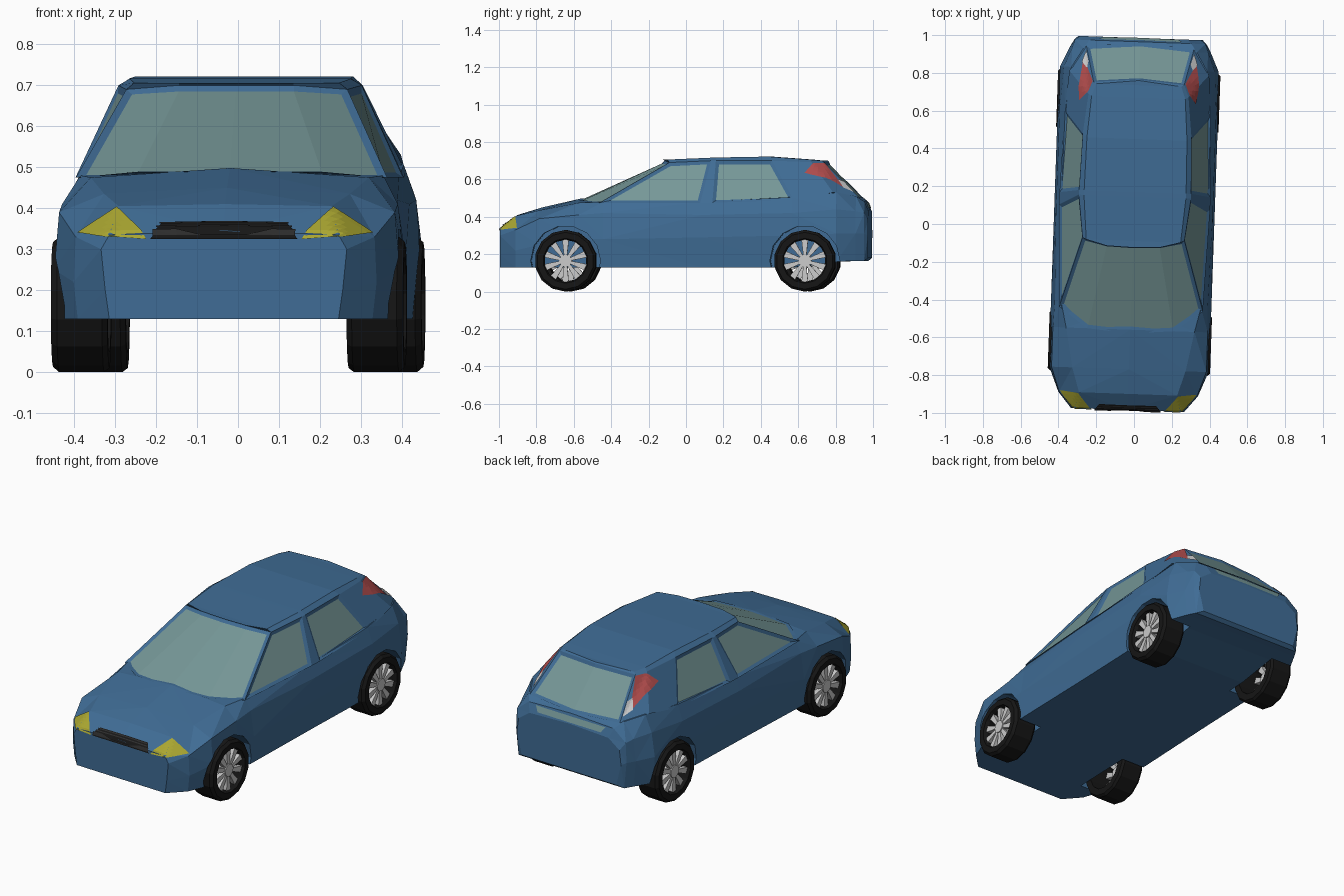
import bpy, bmesh
from math import pi, radians, cos, sin
from mathutils import Matrix, Vector
from mathutils.bvhtree import BVHTree

if "Cube" in bpy.data.objects:
    bpy.data.objects.remove(bpy.data.objects["Cube"])


def material(name, r, g, b):
    m = bpy.data.materials.new(name)
    m.diffuse_color = (r, g, b, 1)
    m.use_nodes = True
    m.node_tree.nodes["Principled BSDF"].inputs["Base Color"].default_value = m.diffuse_color
    return m


BLUE = material("blue paint", .05, .15, .30)
GLASS = material("glass", .18, .31, .31)
BLACK = material("black rubber", .008, .008, .008)
DARK = material("dark slat", .025, .025, .025)
YELLOW = material("yellow lamp", .40, .38, .03)
RED = material("red lamp", .42, .07, .07)
WHITE = material("white lamp", .6, .6, .6)


def make_object(name, bm, *mats):
    me = bpy.data.meshes.new(name)
    bm.to_mesh(me)
    bm.free()
    for m in mats:
        me.materials.append(m)
    ob = bpy.data.objects.new(name, me)
    bpy.context.collection.objects.link(ob)
    return ob


def bridge(bm, rings, closed=True):
    """Quads between neighbouring rings; returns the faces ring by ring."""
    out = []
    for a, b in zip(rings, rings[1:]):
        n = len(a)
        out.append([bm.faces.new((a[i], a[(i + 1) % n], b[(i + 1) % n], b[i]))
                    for i in range(n if closed else n - 1)])
    return out


# Lower body: y, then x/z of sill, flank, shoulder and top edge, then centre z
STATIONS = [
    (-.985, .28, .13, .29, .20, .30, .30, .28, .335, .345),
    (-.90, .36, .13, .37, .22, .365, .33, .26, .405, .41),
    (-.77, .41, .13, .422, .25, .41, .39, .30, .435, .45),
    (-.56, .415, .13, .425, .28, .41, .41, .34, .475, .498),
    (-.43, .415, .13, .425, .28, .405, .42, .37, .48, .50),
    (.10, .41, .13, .425, .29, .415, .41, .39, .48, .50),
    (.58, .41, .13, .425, .30, .415, .42, .385, .505, .51),
    (.82, .41, .16, .42, .31, .40, .44, .36, .53, .53),
    (.92, .36, .165, .375, .31, .36, .43, .30, .51, .51),
    (.965, .335, .165, .35, .31, .345, .42, .27, .48, .49),
    (.985, .30, .18, .33, .30, .32, .38, .25, .43, .44),
]
bm = bmesh.new()
rings = []
for y, *v, zc in STATIONS:
    half = list(zip(v[::2], v[1::2]))
    loop = half + [(0, zc)] + [(-x, z) for x, z in reversed(half)]
    rings.append([bm.verts.new((x, y, z)) for x, z in loop])
bridge(bm, rings)
bm.faces.new(rings[0])
bm.faces.new(rings[-1])
bmesh.ops.triangulate(bm, faces=bm.faces)
bmesh.ops.recalc_face_normals(bm, faces=bm.faces)
body = make_object("lower_body", bm, BLUE)

# Wheel arches cut from the lower body
WHEEL_Y, WHEEL_Z = (-.63, .65), .165
bm = bmesh.new()
for y in WHEEL_Y:
    for s in (-1, 1):
        bmesh.ops.create_cone(
            bm, cap_ends=True, segments=14, radius1=.187, radius2=.187, depth=.24,
            matrix=Matrix.Translation((s * .395, y, WHEEL_Z)) @ Matrix.Rotation(pi / 2, 4, 'Y'))
cutter = make_object("arch_cutter", bm, BLUE)
cutter.hide_render = True
mod = body.modifiers.new("arches", 'BOOLEAN')
mod.operation, mod.solver, mod.object = 'DIFFERENCE', 'EXACT', cutter
dg = bpy.context.evaluated_depsgraph_get()
cut = bpy.data.meshes.new_from_object(body.evaluated_get(dg))
body.modifiers.clear()
body.data = cut
bpy.data.objects.remove(cutter)

# Cabin: columns from windscreen centre round to rear window centre
BASE = [(0, -.58, .49), (.23, -.56, .488), (.38, -.45, .475), (.40, .09, .475), (.40, .155, .475),
        (.388, .59, .49), (.37, .80, .53), (.285, .935, .505), (0, .96, .495)]
TOP = [(0, -.115, .70), (.14, -.11, .70), (.27, -.08, .69), (.297, .145, .70), (.297, .17, .70),
       (.288, .47, .70), (.265, .68, .692), (.24, .745, .692), (0, .765, .695)]
ROOF = [(0, -.125, .706), (.14, -.12, .706), (.25, -.09, .706), (.27, .145, .716), (.27, .17, .717),
        (.265, .45, .722), (.248, .67, .706), (.225, .735, .70), (0, .76, .70)]
bm = bmesh.new()
rings = []
for half in (BASE, TOP, ROOF):
    loop = half + [(-x, y, z) for x, y, z in half[-2:0:-1]]
    rings.append([bm.verts.new(p) for p in loop])
walls = bridge(bm, rings)[0]
for r in (rings[0], rings[2]):
    for i in range(8):
        ids = dict.fromkeys((i, i + 1, -(i + 1) % 16, -i % 16))
        bm.faces.new([r[k] for k in ids])
bmesh.ops.recalc_face_normals(bm, faces=bm.faces)
# Windows: windscreen, four side windows, rear window
for group in ((0, 1, 14, 15), (2,), (13,), (4,), (11,), (7, 8)):
    panes = [walls[i] for i in group]
    bmesh.ops.inset_region(bm, faces=panes, thickness=.018, depth=-.008,
                           use_boundary=True, use_even_offset=True)
    for f in panes:
        f.material_index = 1
cabin = make_object("cabin", bm, BLUE, GLASS)


def surface(ob):
    b = bmesh.new()
    b.from_mesh(ob.data)
    tree = BVHTree.FromBMesh(b)
    b.free()
    return tree


def patch(name, tree, quad, mat, side=1, lift=.004, n=6):
    """Quad snapped on to a body surface."""
    a, b, c, d = (Vector((x * side, y, z)) for x, y, z in quad)
    bm = bmesh.new()
    rows = []
    for i in range(n + 1):
        row = []
        for j in range(n + 1):
            p = a.lerp(b, i / n).lerp(d.lerp(c, i / n), j / n)
            hit, normal, _, _ = tree.find_nearest(p)
            row.append(bm.verts.new(hit + normal * lift))
        rows.append(row)
    bridge(bm, rows, closed=False)
    bm.normal_update()
    if sum(f.normal.dot(normal) for f in bm.faces) < 0:
        bmesh.ops.reverse_faces(bm, faces=bm.faces)
    return make_object(name, bm, mat)


# Lamps
body_tree, cabin_tree = surface(body), surface(cabin)
for s, tag in ((-1, "left"), (1, "right")):
    patch("headlight_" + tag, body_tree, [(.19, -.985, .325), (.265, -.905, .405),
          (.36, -.89, .337), (.295, -.985, .333)], YELLOW, s)
    patch("tail_light_" + tag, cabin_tree, [(.305, .645, .635), (.27, .69, .688),
          (.245, .75, .688), (.305, .86, .56)], RED, s)
    patch("reverse_light_" + tag, cabin_tree, [(.31, .855, .56), (.28, .82, .60),
          (.265, .85, .585), (.285, .91, .53)], WHITE, s, .006)

# Grille with slats, and the recessed strip on the tailgate
patch("grille", body_tree, [(-.18, -.985, .325), (-.15, -.955, .362),
      (.15, -.955, .362), (.18, -.985, .325)], BLACK)
for k in range(3):
    t = .2 + .28 * k
    w, y, z = .18 - .03 * t, -.985 + .03 * t, .325 + .037 * t
    patch("grille_slat", body_tree, [(-w, y, z), (-w, y + .004, z + .004),
          (w, y + .004, z + .004), (w, y, z)], DARK, 1, .008)
patch("tailgate_strip", body_tree, [(-.20, .98, .445), (-.22, .968, .475),
      (.22, .968, .475), (.20, .98, .445)], GLASS)

# Wheels: revolved tyre, hub and tapered spokes
TYRE = [(.292, .118), (.292, .155), (.305, .165), (.415, .165), (.43, .152), (.43, .12), (.41, .112)]
SIDES, SPOKES = 14, 10
for y, end in zip(WHEEL_Y, ("front", "rear")):
    for s, tag in ((-1, "left"), (1, "right")):
        bm = bmesh.new()
        rings = [[bm.verts.new((s * x, y + r * cos(a), WHEEL_Z + r * sin(a))) for x, r in TYRE]
                 for a in (2 * pi * (i + .5) / SIDES for i in range(SIDES))]
        bridge(bm, rings + rings[:1])
        bmesh.ops.recalc_face_normals(bm, faces=bm.faces)
        make_object(f"tyre_{end}_{tag}", bm, BLACK)

        bm = bmesh.new()
        bmesh.ops.create_cone(
            bm, cap_ends=True, segments=12, radius1=.034, radius2=.034, depth=.05,
            matrix=Matrix.Translation((s * .395, y, WHEEL_Z)) @ Matrix.Rotation(pi / 2, 4, 'Y'))
        for k in range(SPOKES):
            spin = Matrix.Translation((0, y, WHEEL_Z)) @ Matrix.Rotation(2 * pi * k / SPOKES, 4, 'X')
            ends = [[bm.verts.new(spin @ Vector((s * x, v, r)))
                     for x, v in ((.39, -w), (.39, w), (.415, w), (.415, -w))]
                    for r, w in ((.025, .008), (.117, .018))]
            bridge(bm, ends)
            for e in ends:
                bm.faces.new(e)
        bmesh.ops.recalc_face_normals(bm, faces=bm.faces)
        make_object(f"wheel_rim_{end}_{tag}", bm)

# The whole car stands at a slight angle
for ob in bpy.context.collection.objects:
    ob.data.transform(Matrix.Rotation(radians(-2), 4, 'Z'))
